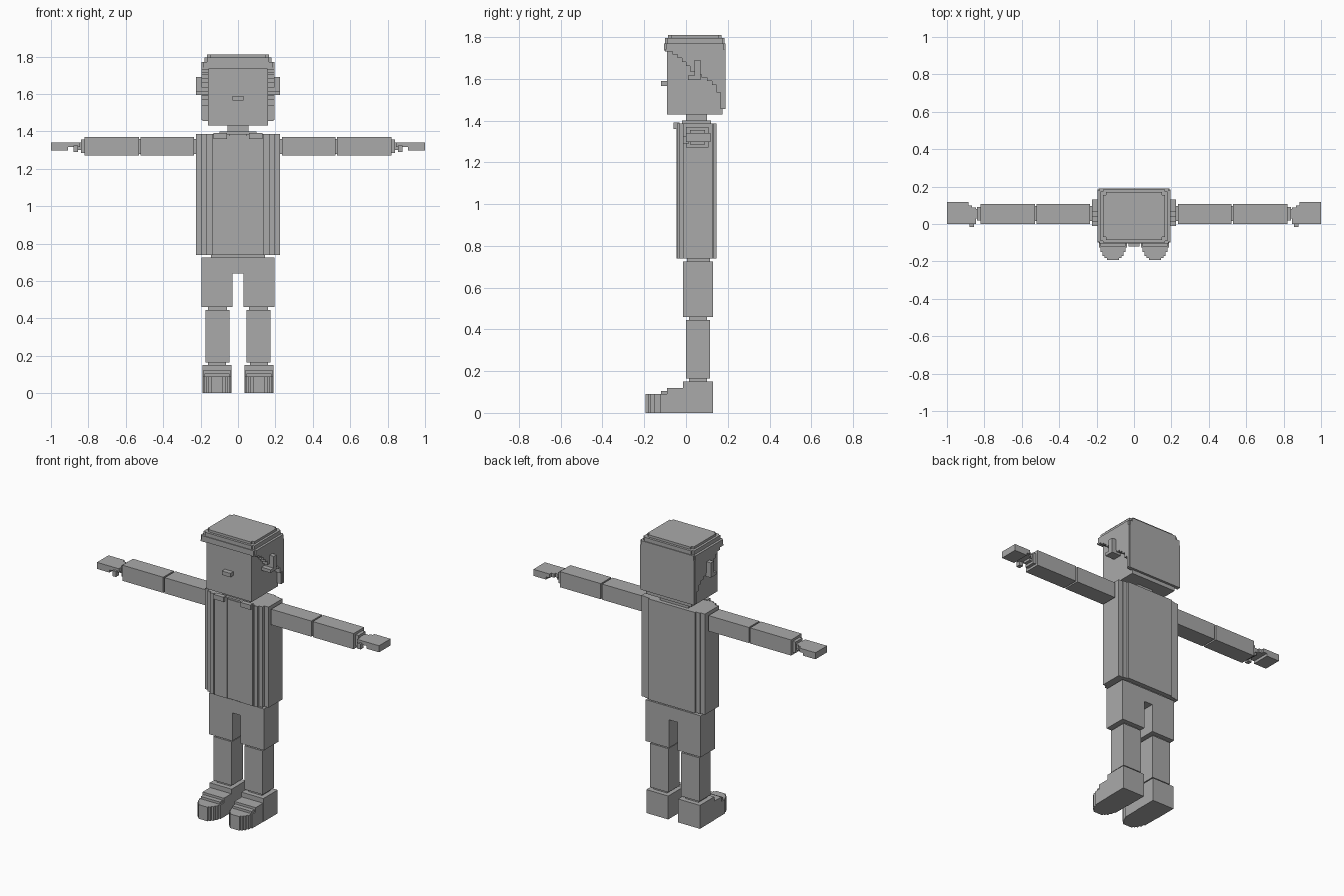
import bpy, bmesh

grey = bpy.data.materials.new("plain_grey")
grey.diffuse_color = (0.4, 0.4, 0.4, 1)


def prism(name, pts, axis, a, b, mirror=False):
    """Extrude a 2D outline along x (points are y,z) or z (points are x,y)."""
    bm = bmesh.new()
    place = (lambda p, t: (t, p[0], p[1])) if axis == "x" else (lambda p, t: (p[0], p[1], t))
    base = bm.faces.new([bm.verts.new(place(p, a)) for p in pts])
    ext = bmesh.ops.extrude_face_region(bm, geom=[base])
    off = (b - a, 0, 0) if axis == "x" else (0, 0, b - a)
    bmesh.ops.translate(bm, vec=off, verts=[v for v in ext["geom"] if isinstance(v, bmesh.types.BMVert)])
    bmesh.ops.recalc_face_normals(bm, faces=bm.faces)
    me = bpy.data.meshes.new(name)
    bm.to_mesh(me)
    bm.free()
    me.materials.append(grey)
    ob = bpy.data.objects.new(name, me)
    bpy.context.collection.objects.link(ob)
    if mirror:
        ob.modifiers.new("mirror", "MIRROR")
    return ob


def box(name, x0, x1, y0, y1, z0, z1, mirror=False):
    return prism(name, [(x0, y0), (x1, y0), (x1, y1), (x0, y1)], "z", z0, z1, mirror)


def stepped(name, tiers, z0, z1):
    """Symmetric block with staircase corners; tiers = (half width, y0, y1), narrow to wide."""
    q = []
    for i, (w, y0, y1) in enumerate(tiers):
        if i:
            q.append((tiers[i - 1][0], y0))
        q.append((w, y0))
    for i in range(len(tiers) - 1, -1, -1):
        w, y0, y1 = tiers[i]
        q.append((w, y1))
        if i:
            q.append((tiers[i - 1][0], y1))
    return prism(name, q + [(-x, y) for x, y in reversed(q)], "z", z0, z1)


# Head, nose and neck
box("head", -0.16, 0.16, -0.09, 0.175, 1.43, 1.75)
box("nose", -0.03, 0.03, -0.12, -0.09, 1.565, 1.59)
box("neck", -0.055, 0.055, 0.0, 0.10, 1.38, 1.43)

# Hair: cap tiers, back plate and sides with a stepped hairline
stepped("hair_brim", [(0.185, -0.105, 0.19), (0.195, -0.095, 0.18)], 1.735, 1.77)
stepped("hair_middle", [(0.165, -0.1, 0.185), (0.18, -0.09, 0.175)], 1.77, 1.795)
stepped("hair_top", [(0.15, -0.085, 0.17), (0.165, -0.07, 0.155)], 1.795, 1.81)
box("hair_back", -0.19, 0.19, 0.165, 0.19, 1.455, 1.74)
steps = [(-0.1, 1.73), (-0.065, 1.715), (-0.04, 1.7), (-0.02, 1.68), (0.0, 1.66),
         (0.02, 1.635), (0.045, 1.62), (0.075, 1.605), (0.1, 1.59), (0.125, 1.57),
         (0.145, 1.535), (0.17, 1.46)]
line = [(-0.1, 1.74)]
for (y, z), (y2, _) in zip(steps, steps[1:] + [(0.185, 0)]):
    line += [(y, z), (y2, z)]
prism("hair_side", line + [(0.185, 1.74)], "x", 0.155, 0.195, True)

# Hooked ears
prism("ear", [(0.01, 1.595), (0.07, 1.595), (0.07, 1.69), (0.04, 1.69),
              (0.04, 1.615), (0.01, 1.615)], "x", 0.155, 0.225, True)

# Torso with jacket panels, shirt and collar
stepped("torso", [(0.165, -0.036, 0.137), (0.195, -0.03, 0.135), (0.225, -0.012, 0.13)], 0.74, 1.385)
box("jacket_front", 0.045, 0.135, -0.045, -0.03, 0.74, 1.385, True)
box("jacket_edge", 0.145, 0.17, -0.043, -0.03, 0.74, 1.385, True)
box("shirt_panel", -0.045, 0.045, -0.04, -0.03, 0.74, 1.375)
box("jacket_back", -0.165, 0.165, 0.13, 0.145, 0.74, 1.385)
box("collar", -0.10, 0.10, -0.02, 0.12, 1.38, 1.4)
box("lapel", 0.06, 0.13, -0.06, -0.03, 1.36, 1.39, True)

# Arms
for name, x0, x1 in (("shoulder_joint", 0.22, 0.24), ("elbow_joint", 0.515, 0.535)):
    box(name, x0, x1, 0.015, 0.095, 1.28, 1.36, True)
box("upper_arm", 0.235, 0.52, 0.0, 0.107, 1.27, 1.37, True)
box("forearm", 0.53, 0.82, 0.0, 0.107, 1.27, 1.37, True)
box("wrist", 0.815, 0.84, 0.02, 0.09, 1.285, 1.355, True)
box("wrist_link", 0.835, 0.86, 0.03, 0.08, 1.30, 1.34, True)
prism("hand", [(0.845, 0.0), (1.0, 0.0), (1.0, 0.117), (0.885, 0.117), (0.885, 0.1),
               (0.865, 0.1), (0.865, 0.088), (0.845, 0.088)], "z", 1.315, 1.34, True)
box("fingers", 0.91, 1.0, 0.0, 0.117, 1.298, 1.316, True)
box("thumb", 0.855, 0.88, -0.015, 0.015, 1.29, 1.325, True)

# Trousers and legs
box("waist", -0.145, 0.145, 0.005, 0.115, 0.72, 0.745)
box("hips", -0.195, 0.195, -0.015, 0.13, 0.64, 0.725)
box("thigh", 0.03, 0.195, -0.015, 0.13, 0.46, 0.64, True)
box("knee", 0.06, 0.16, 0.015, 0.1, 0.44, 0.465, True)
box("shin", 0.045, 0.175, 0.0, 0.115, 0.165, 0.445, True)
box("ankle", 0.065, 0.16, 0.015, 0.1, 0.145, 0.17, True)

# Shoes: heel, stepped instep and a stepped round toe
box("shoe_heel", 0.035, 0.19, -0.015, 0.13, 0.0, 0.15, True)
box("shoe_instep", 0.037, 0.188, -0.09, -0.01, 0.0, 0.12, True)
box("shoe_tongue", 0.045, 0.18, -0.12, -0.085, 0.0, 0.105, True)
half = [(0.075, -0.085), (0.075, -0.125), (0.067, -0.125), (0.067, -0.15), (0.057, -0.15),
        (0.057, -0.17), (0.045, -0.17), (0.045, -0.182), (0.033, -0.182), (0.033, -0.193)]
prism("shoe_toe", [(0.1125 + x, y) for x, y in half]
      + [(0.1125 - x, y) for x, y in reversed(half)], "z", 0.0, 0.09, True)
